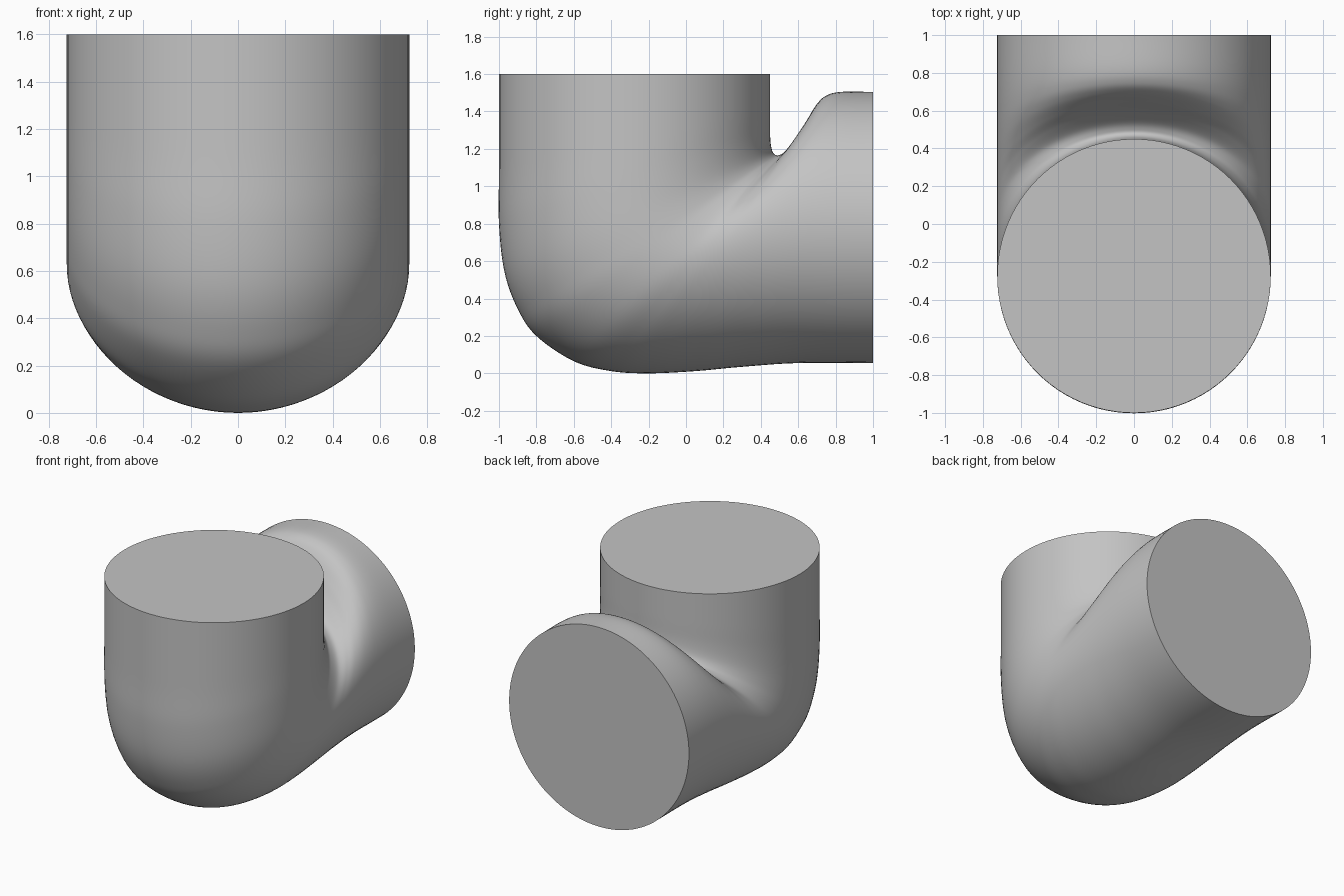
import bpy, bmesh, math
from mathutils import Vector

if "Cube" in bpy.data.objects:
    bpy.data.objects.remove(bpy.data.objects["Cube"])

HALF_WIDTH = 0.724
SIDES = 96
STEPS = 8

# Paired points along the elbow: inner bend (y, z), outer bend (y, z)
stations = [
    (0.45, 1.60, -1.00, 1.60),
    (0.45, 1.40, -1.00, 1.10),
    (0.45, 1.27, -1.00, 0.80),
    (0.458, 1.20, -0.97, 0.54),
    (0.475, 1.17, -0.90, 0.345),
    (0.50, 1.168, -0.80, 0.20),
    (0.54, 1.195, -0.60, 0.065),
    (0.60, 1.275, -0.40, 0.012),
    (0.65, 1.36, -0.20, 0.00),
    (0.70, 1.44, 0.05, 0.012),
    (0.75, 1.485, 0.30, 0.035),
    (0.83, 1.505, 0.60, 0.055),
    (1.00, 1.505, 1.00, 0.055),
]


def spline(points, steps):
    """Smooth curve through all stations."""
    pts = [Vector(p) for p in points]
    pts = [2 * pts[0] - pts[1]] + pts + [2 * pts[-1] - pts[-2]]
    out = []
    for i in range(1, len(pts) - 2):
        a, b, c, d = pts[i - 1:i + 3]
        for s in range(steps):
            t = s / steps
            out.append(0.5 * (2 * b + (c - a) * t + (2 * a - 5 * b + 4 * c - d) * t * t
                              + (3 * b - a - 3 * c + d) * t ** 3))
    out.append(pts[-2])
    return out


# Elbow body: oval rings fanned around the bend
bm = bmesh.new()
rings = []
for iy, iz, oy, oz in spline(stations, STEPS):
    ring = []
    for k in range(SIDES):
        a = 2 * math.pi * k / SIDES
        w = (1 + math.cos(a)) / 2
        ring.append(bm.verts.new((HALF_WIDTH * math.sin(a),
                                  iy * w + oy * (1 - w),
                                  iz * w + oz * (1 - w))))
    rings.append(ring)
for r0, r1 in zip(rings, rings[1:]):
    for k in range(SIDES):
        n = (k + 1) % SIDES
        bm.faces.new((r0[k], r0[n], r1[n], r1[k]))

# Flat end caps
bm.faces.new(rings[0])
bm.faces.new(rings[-1])
bmesh.ops.recalc_face_normals(bm, faces=bm.faces)

mesh = bpy.data.meshes.new("pipe_elbow")
bm.to_mesh(mesh)
bm.free()
elbow = bpy.data.objects.new("pipe_elbow", mesh)
bpy.context.collection.objects.link(elbow)

grey = bpy.data.materials.new("light_grey")
grey.diffuse_color = (0.55, 0.55, 0.55, 1)
grey.use_nodes = True
grey.node_tree.nodes["Principled BSDF"].inputs["Base Color"].default_value = grey.diffuse_color
mesh.materials.append(grey)

bpy.context.view_layer.objects.active = elbow
elbow.select_set(True)
bpy.ops.object.shade_smooth_by_angle(angle=math.radians(40))
